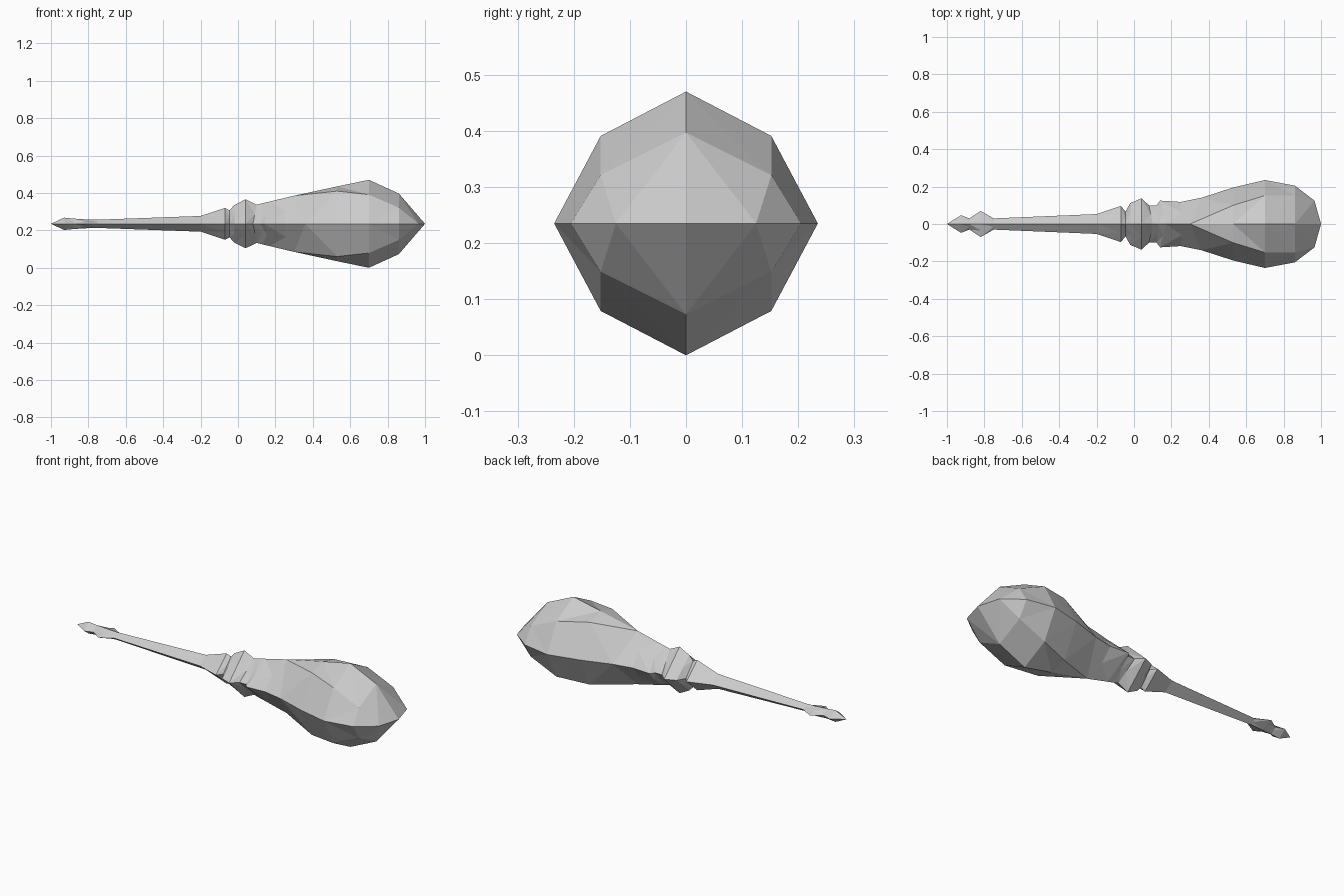
import bpy, bmesh

if "Cube" in bpy.data.objects:
    bpy.data.objects.remove(bpy.data.objects["Cube"])

AXIS_Z = 0.235

grey = bpy.data.materials.new("light grey")
grey.use_nodes = True
grey.diffuse_color = (0.6, 0.6, 0.6, 1)
grey.node_tree.nodes["Principled BSDF"].inputs["Base Color"].default_value = (0.6, 0.6, 0.6, 1)


def ring(top, side, diag=None):
    """Eight points round the axis; top and side are (x, radius), diag is (x, y, z)."""
    (xt, rt), (xs, rs) = top, side
    xd, yd, zd = diag or ((xt + xs) / 2, rs / 2, rt / 2)
    return [(xs, rs, 0), (xd, yd, zd), (xt, 0, rt), (xd, -yd, zd),
            (xs, -rs, 0), (xd, -yd, -zd), (xt, 0, -rt), (xd, yd, -zd)]


def diamond(x, height, width):
    return ring((x, height), (x, width))


def loft(name, rings, flipped=()):
    """Join rings with triangles; flipped lists the bands split the other way."""
    bm = bmesh.new()
    loops = [[bm.verts.new((x, y, z + AXIS_Z)) for x, y, z in r] for r in rings]
    for band, (a, b) in enumerate(zip(loops, loops[1:])):
        for i in range(8):
            j = (i + 1) % 8
            if (i % 2 == 0) != (band in flipped):
                bm.faces.new((a[i], a[j], b[j]))
                bm.faces.new((a[i], b[j], b[i]))
            else:
                bm.faces.new((a[i], a[j], b[i]))
                bm.faces.new((a[j], b[j], b[i]))
    bmesh.ops.remove_doubles(bm, verts=bm.verts, dist=0.0005)
    mesh = bpy.data.meshes.new(name)
    bm.to_mesh(mesh)
    bm.free()
    mesh.materials.append(grey)
    obj = bpy.data.objects.new(name, mesh)
    bpy.context.collection.objects.link(obj)
    return obj


# Rings shared by neighbouring parts
blade_root = diamond(-0.75, 0.022, 0.03)
shaft_end = diamond(-0.045, 0.073, 0.066)
groove = ring((0.1, 0.102), (0.08, 0.10))

# Flared blade at the tip
loft("blade_tip", [diamond(-1, 0, 0), ring((-0.93, 0.033), (-0.925, 0.047)),
                   diamond(-0.88, 0.028, 0.03), diamond(-0.82, 0.024, 0.07), blade_root])

# Tapered shaft with its flared base
loft("shaft", [blade_root, diamond(-0.2, 0.042, 0.053),
               diamond(-0.07, 0.085, 0.097), shaft_end])

# Raised collar
loft("collar", [shaft_end, diamond(-0.02, 0.10, 0.112),
                diamond(0.04, 0.131, 0.137), groove])

# Bulbous faceted handle, from a square neck to an eight-sided grip
loft("handle", [
    groove,
    ring((0.13, 0.11), (0.12, 0.10)),
    ring((0.17, 0.119), (0.14, 0.125)),
    ring((0.26, 0.141), (0.25, 0.118)),
    ring((0.30, 0.15), (0.36, 0.14)),
    ring((0.53, 0.20), (0.53, 0.195), (0.53, 0.10, 0.175)),
    ring((0.70, 0.235), (0.70, 0.235), (0.70, 0.152, 0.156)),
    ring((0.86, 0.162), (0.86, 0.205), (0.86, 0.152, 0.086)),
    ring((0.86, 0.162), (0.965, 0.125)),
    diamond(1, 0, 0),
], flipped=(7,))
